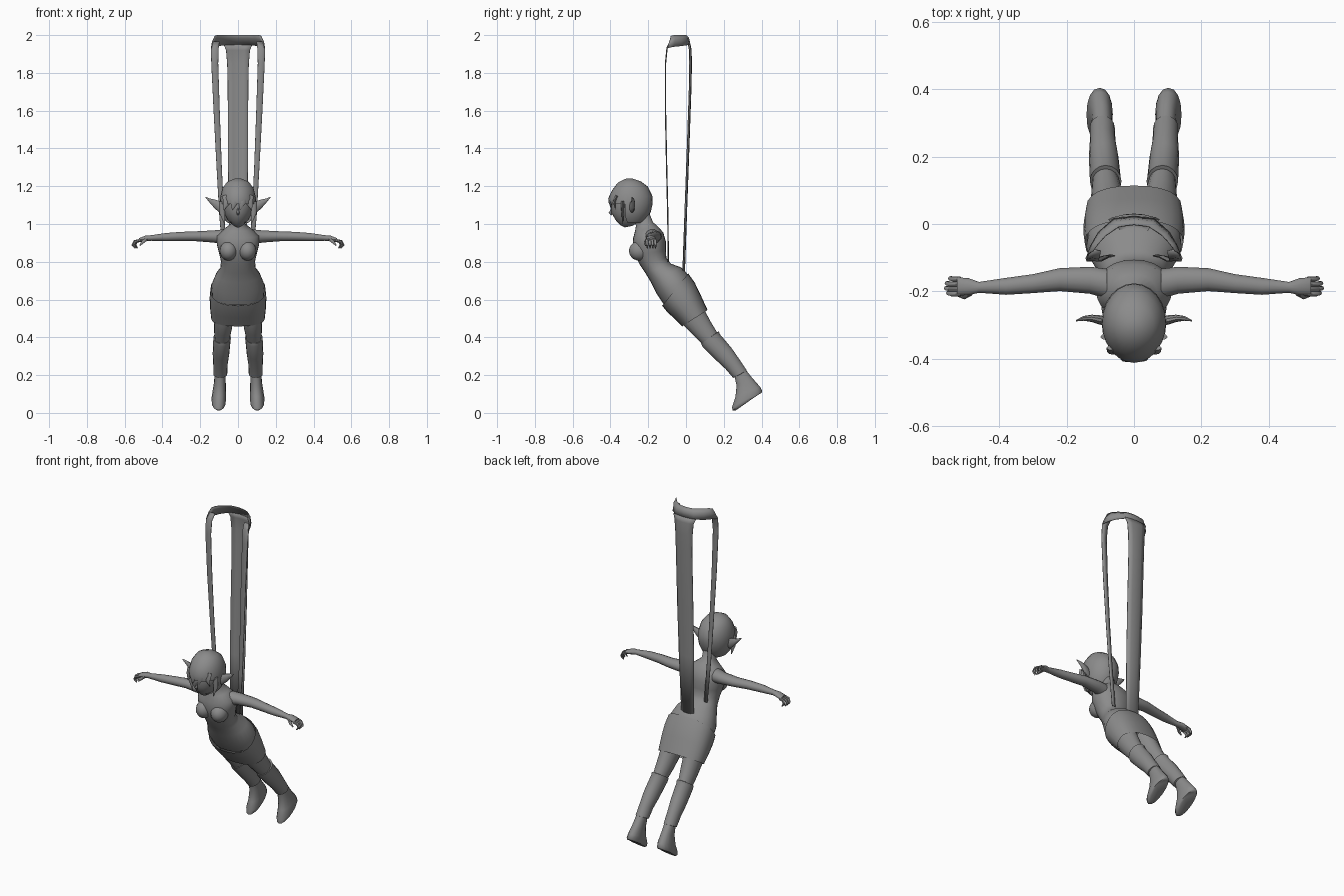
import bpy, bmesh, math
from mathutils import Vector as V

grey = bpy.data.materials.new("plain grey")
grey.diffuse_color = (0.26, 0.26, 0.26, 1)


def finish(name, bm, mirror=False, angle=50):
    bmesh.ops.recalc_face_normals(bm, faces=bm.faces)
    me = bpy.data.meshes.new(name)
    bm.to_mesh(me)
    bm.free()
    ob = bpy.data.objects.new(name, me)
    bpy.context.collection.objects.link(ob)
    me.materials.append(grey)
    if mirror:
        m = ob.modifiers.new("mirror", 'MIRROR')
        m.use_mirror_merge = False
    bpy.ops.object.select_all(action='DESELECT')
    ob.select_set(True)
    bpy.context.view_layer.objects.active = ob
    bpy.ops.object.shade_smooth_by_angle(angle=math.radians(angle))
    return ob


def add_loft(bm, rings, n=16, caps=True, power=1.0):
    """Skin a row of ellipses, each given as centre, half axis u, half axis v."""
    def soft(t):
        return math.copysign(abs(t) ** power, t)
    loops = []
    for c, u, v in rings:
        loops.append([bm.verts.new(c + u * soft(math.cos(a)) + v * soft(math.sin(a)))
                      for a in (2 * math.pi * i / n for i in range(n))])
    for a, b in zip(loops, loops[1:]):
        for i in range(n):
            bm.faces.new((a[i], a[(i + 1) % n], b[(i + 1) % n], b[i]))
    if caps:
        bm.faces.new(loops[0])
        bm.faces.new(loops[-1])


def side_rings(rows, x=None):
    """Rows of front y, front z, back y, back z, half width (and centre x)."""
    out = []
    for fy, fz, by, bz, w, *cx in rows:
        f, b = V((0, fy, fz)), V((0, by, bz))
        out.append(((f + b) / 2 + V((cx[0] if cx else 0, 0, 0)), V((w, 0, 0)), (f - b) / 2))
    return out


def body_part(name, rows, n=20, mirror=False, caps=True, power=1.0):
    bm = bmesh.new()
    add_loft(bm, side_rings(rows), n, caps, power)
    return finish(name, bm, mirror)


def add_tube(bm, pts, radii, n=7, flat=1.0):
    """Tapered tube through points."""
    pts = [V(p) for p in pts]
    rings = []
    for i, p in enumerate(pts):
        d = (pts[min(i + 1, len(pts) - 1)] - pts[max(i - 1, 0)]).normalized()
        u = d.cross(V((0, 1, 0)) if abs(d.y) < .8 else V((1, 0, 0))).normalized()
        rings.append((p, u * radii[i], d.cross(u) * radii[i] * flat))
    add_loft(bm, rings, n)


# torso, from neck to hips
body_part("torso", [
    (-.275, 1.04, -.195, 1.06, .034), (-.265, .99, -.175, 1.01, .037),
    (-.270, .962, -.150, .988, .070), (-.280, .925, -.120, .955, .112),
    (-.283, .88, -.106, .905, .112), (-.270, .835, -.106, .86, .101),
    (-.245, .785, -.104, .82, .090), (-.215, .74, -.080, .79, .094),
    (-.185, .69, -.025, .77, .118), (-.155, .63, .022, .72, .141),
    (-.115, .57, .045, .67, .138)], 24, power=.92)

# bust
bm = bmesh.new()
bmesh.ops.create_uvsphere(bm, u_segments=16, v_segments=10, radius=1)
for v in bm.verts:
    v.co = V((v.co.x * .047 + .05, v.co.y * .055 - .247, v.co.z * .052 + .858))
finish("bust", bm, True)

# skirt, open at the hem
body_part("skirt", [
    (-.126, .567, .012, .738, .146), (-.100, .535, .046, .69, .150),
    (-.065, .502, .075, .63, .149), (-.020, .458, .114, .545, .142)],
    24, caps=False, power=.85)

# legs, boots and feet
body_part("leg", [
    (-.06, .56, .06, .63, .062, .072), (-.01, .462, .10, .54, .053, .076),
    (.04, .41, .135, .475, .047, .08), (.088, .363, .165, .425, .040, .084)], 16, True)
body_part("boot_shaft", [
    (.088, .368, .165, .428, .039, .084), (.080, .366, .174, .432, .047, .084),
    (.088, .350, .178, .418, .046, .085), (.155, .283, .240, .345, .044, .090),
    (.210, .232, .285, .280, .038, .093), (.250, .185, .322, .225, .037, .094),
    (.262, .190, .316, .220, .030, .094)], 16, True)
body_part("foot", [
    (.255, .20, .315, .23, .029, .094), (.268, .145, .355, .180, .031, .096),
    (.262, .085, .392, .138, .036, .099), (.244, .032, .404, .116, .039, .102),
    (.246, .014, .400, .106, .037, .102), (.262, .012, .390, .102, .030, .102)],
    16, True, power=.9)

# arm with palm: x, y, z, half depth, half height
bm = bmesh.new()
arm = [(.08, -.178, .932, .045, .040), (.13, -.167, .934, .040, .033),
       (.22, -.165, .935, .034, .027), (.30, -.177, .934, .028, .025),
       (.38, -.185, .931, .025, .022), (.46, -.188, .926, .016, .015),
       (.49, -.186, .924, .025, .015), (.525, -.185, .914, .027, .011)]
add_loft(bm, [(V((x, y, z)), V((0, d, 0)), V((0, 0, h))) for x, y, z, d, h in arm], 14)
finish("arm", bm, True)

# curled fingers and thumb
bm = bmesh.new()
for i in range(4):
    y = -.207 + .0145 * i
    k = (.002, .008, .006, -.004)[i]
    add_tube(bm, [(.515, y, .914), (.540 + k, y, .907), (.549 + k, y + .002, .889),
                  (.535 + k, y + .002, .872)], [.008, .008, .007, .003])
add_tube(bm, [(.485, -.203, .920), (.505, -.216, .903), (.520, -.214, .886)],
         [.010, .008, .003])
finish("fingers", bm, True)

# head
head = [(-.345, 1.226, -.255, 1.226, .035), (-.375, 1.185, -.215, 1.198, .072),
        (-.397, 1.14, -.19, 1.148, .084), (-.396, 1.095, -.19, 1.092, .084),
        (-.395, 1.06, -.21, 1.05, .074), (-.372, 1.02, -.232, 1.02, .054),
        (-.345, .992, -.268, 1.0, .030), (-.325, .982, -.285, .99, .014)]
body_part("head", head, 24)

# hair: shell with the face opening removed
bm = bmesh.new()
add_loft(bm, side_rings([
    (-.318, 1.240, -.282, 1.240, .018), (-.360, 1.220, -.240, 1.226, .058),
    (-.392, 1.178, -.202, 1.198, .083), (-.412, 1.135, -.178, 1.148, .094),
    (-.408, 1.105, -.176, 1.11, .096), (-.402, 1.07, -.186, 1.065, .090),
    (-.385, 1.04, -.208, 1.025, .078), (-.36, 1.01, -.228, 1.005, .058)]), 24)
face = [f for f in bm.faces if f.calc_center_median().z < 1.11
        and f.calc_center_median().y < -.315]
bmesh.ops.delete(bm, geom=face, context='FACES')
finish("hair", bm)

# fringe and side locks
bm = bmesh.new()
for x, tip in ((-.06, -.075), (-.02, -.03), (.022, .012), (.06, .072)):
    y = -.412 + abs(x) * .55
    add_tube(bm, [(x, y + .012, 1.15), (x, y - .001, 1.115), (tip, y + .006, 1.075)],
             [.022, .020, .002], 8, .4)
for s in (-1, 1):
    add_tube(bm, [(s * .082, -.335, 1.12), (s * .084, -.335, 1.06), (s * .07, -.335, 1.0)],
             [.018, .015, .002], 8, .5)
finish("fringe", bm)

# nose
bm = bmesh.new()
add_tube(bm, [(0, -.392, 1.085), (0, -.402, 1.058), (0, -.392, 1.048)], [.003, .008, .004], 8)
finish("nose", bm)

# pointed ears: x, y, z, half depth, half height
bm = bmesh.new()
ear = [(.075, -.29, 1.085, .012, .026), (.10, -.285, 1.092, .014, .032),
       (.125, -.28, 1.107, .011, .024), (.15, -.28, 1.124, .007, .012),
       (.172, -.287, 1.142, .002, .002)]
add_loft(bm, [(V((x, y, z)), V((0, d, 0)), V((0, 0, h))) for x, y, z, d, h in ear], 10)
finish("ear", bm, True)


def add_sheet(bm, rows):
    grid = [[bm.verts.new(p) for p in row] for row in rows]
    for a, b in zip(grid, grid[1:]):
        for i in range(len(a) - 1):
            bm.faces.new((a[i], a[i + 1], b[i + 1], b[i]))


def ribbon(name, rows, mirror=False):
    bm = bmesh.new()
    add_sheet(bm, rows)
    ob = finish(name, bm, mirror)
    m = ob.modifiers.new("thickness", 'SOLIDIFY')
    m.thickness = .004
    m.offset = 0


# broad back ribbon: z, centre y, half width
strip = [(1.95, .022, .075), (1.92, .028, .063), (1.85, .029, .057), (1.75, .028, .054),
         (1.4, .016, .053), (1.1, .005, .050), (.73, -.008, .042)]
ribbon("back_ribbon", [[(w * t, y - .010 * t * t, z) for t in (-1, -.5, 0, .5, 1)]
                       for z, y, w in strip])

# collar band joining the ribbons in a U
top = [(0, -.002), (.045, -.008), (.085, -.035), (.108, -.06), (.122, -.08)]
low = [(0, .022), (.06, .015), (.105, -.025), (.128, -.065), (.142, -.104)]
mid = [((a[0] + b[0]) / 2 + .004 * (a[0] > 0), (a[1] + b[1]) / 2 + .004) for a, b in zip(top, low)]


def both(pts, zs):
    right = [(x, y, z) for (x, y), z in zip(pts, zs)]
    return [(-x, y, z) for x, y, z in reversed(right[1:])] + right


ribbon("collar_band", [both(top, [2.0, 2.0, 2.0, 2.0, 1.995]),
                       both(mid, [1.985, 1.985, 1.98, 1.975, 1.965]),
                       both(low, [1.95, 1.948, 1.942, 1.938, 1.93])])

# narrow side ribbons: z, y, inner x, outer x
side = [(1.965, -.08, .098, .133), (1.93, -.102, .103, .143), (1.85, -.110, .105, .141),
        (1.6, -.110, .097, .129), (1.3, -.104, .086, .113), (1.05, -.098, .074, .099),
        (.80, -.095, .056, .078)]
ribbon("side_ribbon", [[(a, y, z), ((a + b) / 2, y + .003, z), (b, y, z)]
                       for z, y, a, b in side], True)
